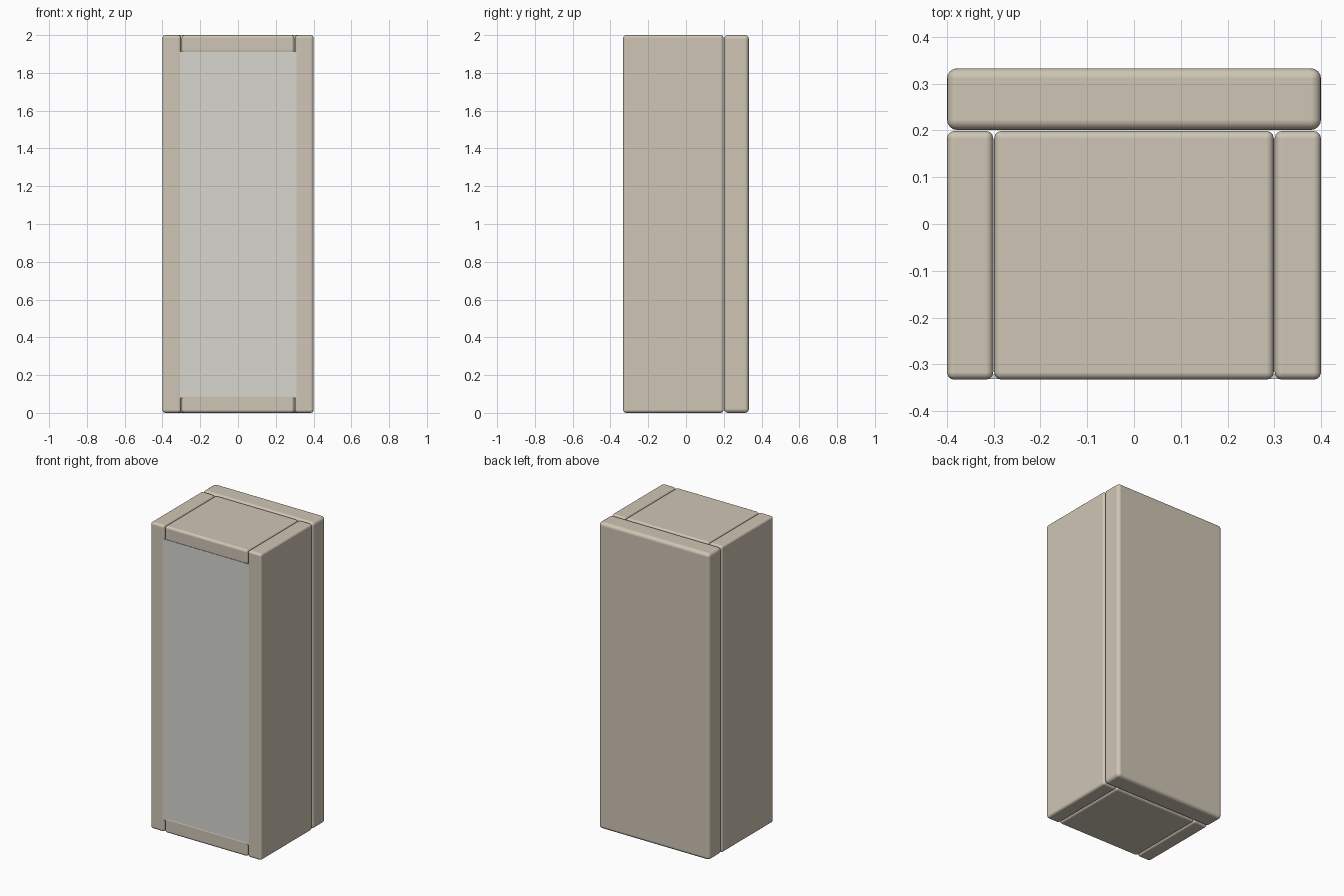
import bpy, math

if "Cube" in bpy.data.objects:
    bpy.data.objects.remove(bpy.data.objects["Cube"])


def material(name, color):
    m = bpy.data.materials.new(name)
    m.diffuse_color = (*color, 1)
    m.use_nodes = True
    m.node_tree.nodes["Principled BSDF"].inputs["Base Color"].default_value = m.diffuse_color
    return m


CASE = material("case_beige", (0.62, 0.56, 0.46))
PANE = material("pane_grey", (0.68, 0.67, 0.63))


def slab(name, x, y, z, mat, bevel=0.0, segments=3):
    """Box between (min, max) ranges with rounded edges."""
    bpy.ops.mesh.primitive_cube_add(size=1, location=[sum(r) / 2 for r in (x, y, z)])
    o = bpy.context.object
    o.name = name
    o.scale = [r[1] - r[0] for r in (x, y, z)]
    bpy.ops.object.transform_apply(location=False, rotation=False, scale=True)
    o.data.materials.append(mat)
    if bevel:
        b = o.modifiers.new("rounded_edges", 'BEVEL')
        b.width = bevel
        b.segments = segments
        b.harden_normals = True
        bpy.ops.object.shade_smooth_by_angle(angle=math.radians(40))
    return o


DEPTH = (-0.333, 0.199)

# Side walls
for side, x in (("left", (-0.4, -0.301)), ("right", (0.301, 0.4))):
    slab(side + "_wall", x, DEPTH, (0, 2), CASE, 0.016)

# Top and bottom panels between the walls
slab("bottom_panel", (-0.299, 0.299), DEPTH, (0, 0.1), CASE, 0.016)
slab("top_panel", (-0.299, 0.299), DEPTH, (1.905, 2), CASE, 0.016)

# Back panel with softer edges
slab("back_panel", (-0.4, 0.4), (0.201, 0.333), (0, 2), CASE, 0.022, 4)

# Front pane set just behind the front face
slab("front_pane", (-0.312, 0.312), (-0.331, -0.321), (0.08, 1.912), PANE)
